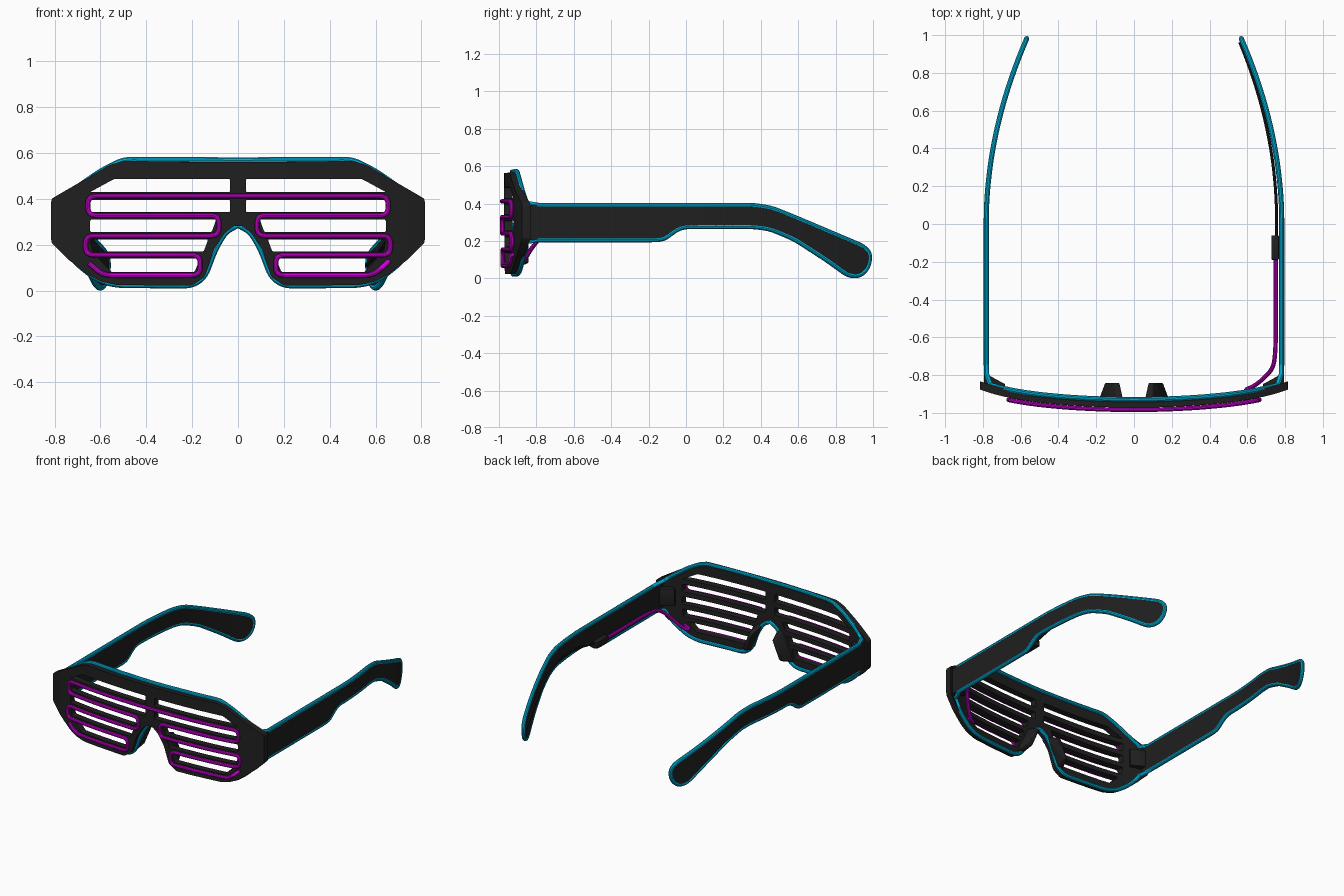
import bpy, bmesh, math
from mathutils import Vector, Matrix

if "Cube" in bpy.data.objects:
    bpy.data.objects.remove(bpy.data.objects["Cube"])


def material(name, rgb):
    m = bpy.data.materials.new(name)
    m.diffuse_color = (*rgb, 1)
    m.use_nodes = True
    m.node_tree.nodes["Principled BSDF"].inputs["Base Color"].default_value = m.diffuse_color
    return m


BLACK = material("matte black", (0.014, 0.014, 0.014))
CYAN = material("cyan", (0.0, 0.43, 0.68))
MAGENTA = material("magenta", (0.62, 0.0, 0.68))


# ---- shape rules: wrap of the front and inward curve of the arms
def wrap(x):
    return 0.1 * x * x + 0.1 * x ** 6


def arm_x(y):
    d = max(0, y - 0.05)
    return 0.782 - 0.22 * d * d - 0.025 * d


# ---- path helpers
def fillet(pts, r, closed=False, n=5):
    pts = [Vector(p) for p in pts]
    out, k = [], len(pts)
    for i, p in enumerate(pts):
        if not closed and i in (0, k - 1):
            out.append(p)
            continue
        a, b = pts[i - 1] - p, pts[(i + 1) % k] - p
        s = p + a.normalized() * min(r, a.length * 0.48)
        e = p + b.normalized() * min(r, b.length * 0.48)
        for j in range(n + 1):
            t = j / n
            out.append(s * (1 - t) ** 2 + p * 2 * t * (1 - t) + e * t * t)
    return out


def dense(pts, step=0.05):
    out = [pts[0]]
    for a, b in zip(pts, pts[1:]):
        n = max(1, math.ceil((b - a).length / step))
        out += [a.lerp(b, j / n) for j in range(1, n + 1)]
    return out


def flip(pts):
    return [(-p[0], *p[1:]) for p in reversed(pts)]


# ---- object helpers
def add_object(name, data, mat):
    ob = bpy.data.objects.new(name, data)
    bpy.context.collection.objects.link(ob)
    data.materials.clear()
    data.materials.append(mat)
    return ob


def curve_to_mesh(cu):
    ob = bpy.data.objects.new("temp", cu)
    bpy.context.collection.objects.link(ob)
    dg = bpy.context.evaluated_depsgraph_get()
    me = bpy.data.meshes.new_from_object(ob.evaluated_get(dg))
    bpy.data.objects.remove(ob)
    return me


def add_spline(cu, pts, closed):
    sp = cu.splines.new('POLY')
    sp.points.add(len(pts) - 1)
    for q, p in zip(sp.points, pts):
        q.co = (*p, 1) if len(p) == 3 else (*p, 0, 1)
    sp.use_cyclic_u = closed


def tube(name, pts, r, mat, closed=False):
    cu = bpy.data.curves.new(name, 'CURVE')
    cu.dimensions = '3D'
    cu.bevel_depth, cu.bevel_resolution = r, 3
    cu.use_fill_caps = True
    add_spline(cu, pts, closed)
    return add_object(name, curve_to_mesh(cu), mat)


def plate(name, loops, half, place, mat):
    """Flat outline with holes, thickened, sliced along u and bent by place(u, v, w)."""
    cu = bpy.data.curves.new(name, 'CURVE')
    cu.dimensions, cu.fill_mode, cu.extrude = '2D', 'BOTH', half
    for lp in loops:
        add_spline(cu, lp, True)
    me = curve_to_mesh(cu)
    bm = bmesh.new()
    bm.from_mesh(me)
    bmesh.ops.remove_doubles(bm, verts=bm.verts, dist=1e-4)
    for i in range(-24, 25):
        bmesh.ops.bisect_plane(bm, geom=bm.verts[:] + bm.edges[:] + bm.faces[:],
                               plane_co=(i * 0.0413, 0, 0), plane_no=(1, 0, 0))
    for v in bm.verts:
        v.co = place(*v.co)
    bmesh.ops.recalc_face_normals(bm, faces=bm.faces)
    bm.to_mesh(me)
    bm.free()
    return add_object(name, me, mat)


def hull(name, pts, mat, bevel=0.006):
    bm = bmesh.new()
    for p in pts:
        bm.verts.new(p)
    bmesh.ops.convex_hull(bm, input=bm.verts)
    bmesh.ops.dissolve_limit(bm, angle_limit=0.02, verts=bm.verts, edges=bm.edges)
    bmesh.ops.bevel(bm, geom=bm.edges[:], offset=bevel, segments=2, affect='EDGES', profile=0.5)
    me = bpy.data.meshes.new(name)
    bm.to_mesh(me)
    bm.free()
    return add_object(name, me, mat)


def box(name, c, size, turn, mat):
    m = Matrix.Translation(c) @ Matrix.Rotation(turn, 4, 'Z')
    pts = [m @ Vector((size[0] * i / 2, size[1] * j / 2, size[2] * k / 2))
           for i in (-1, 1) for j in (-1, 1) for k in (-1, 1)]
    return hull(name, pts, mat)


# ---- front frame with shutter openings
half = [(0.25, 0.562), (0.5, 0.566), (0.56, 0.548), (0.815, 0.4), (0.815, 0.21), (0.74, 0.135),
        (0.655, 0.07), (0.6, 0.04), (0.53, 0.024), (0.2, 0.022), (0.145, 0.06), (0.105, 0.18),
        (0.06, 0.25), (0.02, 0.282)]
openings = [
    [(0.034, 0.487), (0.54, 0.487), (0.645, 0.43), (0.034, 0.43)],
    [(0.034, 0.395), (0.645, 0.395), (0.645, 0.343), (0.034, 0.343)],
    [(0.095, 0.31), (0.645, 0.31), (0.645, 0.255), (0.115, 0.255)],
    [(0.13, 0.223), (0.645, 0.223), (0.635, 0.17), (0.15, 0.17)],
    [(0.165, 0.14), (0.61, 0.14), (0.55, 0.08), (0.19, 0.08)]]
loops = [fillet(half + flip(half), 0.012, True, 3)]
for op in openings:
    loops += [fillet(op, 0.008, True, 3), fillet(flip(op), 0.008, True, 3)]
plate("front_frame", loops, 0.022, lambda u, v, w: (u, -0.95 + wrap(u) + w, v), BLACK)

# ---- arms, nose pads and hinges
arm = [(-0.79, 0.391), (0.36, 0.391), (0.46, 0.375), (0.6, 0.318), (0.95, 0.17), (0.985, 0.13),
       (0.975, 0.06), (0.93, 0.013), (0.87, 0.014), (0.75, 0.1), (0.58, 0.21), (0.45, 0.265),
       (0.36, 0.277), (-0.01, 0.277), (-0.06, 0.255), (-0.11, 0.215), (-0.15, 0.206),
       (-0.79, 0.206)]
arm_edge = fillet(arm, 0.04)
arm_loop = [(-0.855, 0.391)] + arm_edge + [(-0.855, 0.206)]
pad_front = [(0.055, 0.25), (0.1, 0.25), (0.19, 0.05), (0.145, 0.05)]
pad_back = [(0.075, 0.21), (0.1, 0.22), (0.155, 0.09), (0.13, 0.08)]
for s, side in ((1, "right"), (-1, "left")):
    plate(side + "_arm", [arm_loop], 0.011,
          lambda u, v, w: (s * (arm_x(u) + w), u, v), BLACK)
    hull(side + "_nose_pad", [(s * x, -0.935, z) for x, z in pad_front]
         + [(s * x, -0.842, z) for x, z in pad_back], BLACK)
    box(side + "_hinge", (s * 0.735, -0.845, 0.3), (0.1, 0.045, 0.12), s * 0.5, BLACK)

# ---- cyan edge tube: one loop around the frame and both arms
top = [(0, 0.568), (0.2, 0.57), (0.5, 0.571), (0.6, 0.52), (0.72, 0.436), (0.76, 0.402)]
bottom = [(0.76, 0.195), (0.71, 0.125), (0.65, 0.075), (0.6, 0.043), (0.53, 0.024),
          (0.2, 0.022), (0.145, 0.06), (0.1, 0.18), (0.055, 0.258), (0, 0.285)]


def on_frame(pts):
    return [(p[0], -0.929 + wrap(p[0]), p[1]) for p in dense(fillet(pts, 0.04))]


edge = (on_frame(top) + [(arm_x(p[0]), p[0], p[1]) for p in dense(arm_edge)] + on_frame(bottom))
tube("edge_tube", edge + flip(edge[1:-1]), 0.0135, CYAN, True)

# ---- magenta tube winding over the slats, then along the right arm
wind = [(-0.65, 0.12), (-0.59, 0.067), (-0.165, 0.067), (-0.165, 0.155), (-0.665, 0.155),
        (-0.665, 0.239), (-0.083, 0.239), (-0.083, 0.328), (-0.655, 0.328), (-0.655, 0.412)]
wind = dense(fillet(wind + flip(wind), 0.036))
lead = [(0.655, -0.93, 0.125), (0.64, -0.89, 0.12), (0.58, -0.88, 0.09), (0.63, -0.862, 0.1),
        (0.685, -0.82, 0.17), (0.74, -0.76, 0.24), (0.75, -0.65, 0.25), (0.75, -0.17, 0.252)]
path = [Vector((p[0], -0.984 + wrap(p[0]), p[1])) for p in wind]
tube("slat_tube", path + fillet(lead, 0.05), 0.0115, MAGENTA)

# ---- connector and thin cable inside the right arm
box("connector", (0.747, -0.125, 0.255), (0.04, 0.13, 0.045), 0, BLACK)
cable = dense(fillet([(-0.08, 0.26), (0.1, 0.3), (0.4, 0.32), (0.6, 0.26), (0.96, 0.11)], 0.1))
tube("cable", [(arm_x(p[0]) - 0.028 + 0.012 * max(0, p[0]), p[0], p[1]) for p in cable],
     0.008, BLACK)

# ---- smooth shading with sharp edges kept
for ob in bpy.context.scene.objects:
    ob.select_set(True)
    bpy.context.view_layer.objects.active = ob
bpy.ops.object.shade_smooth_by_angle(angle=math.radians(35))
